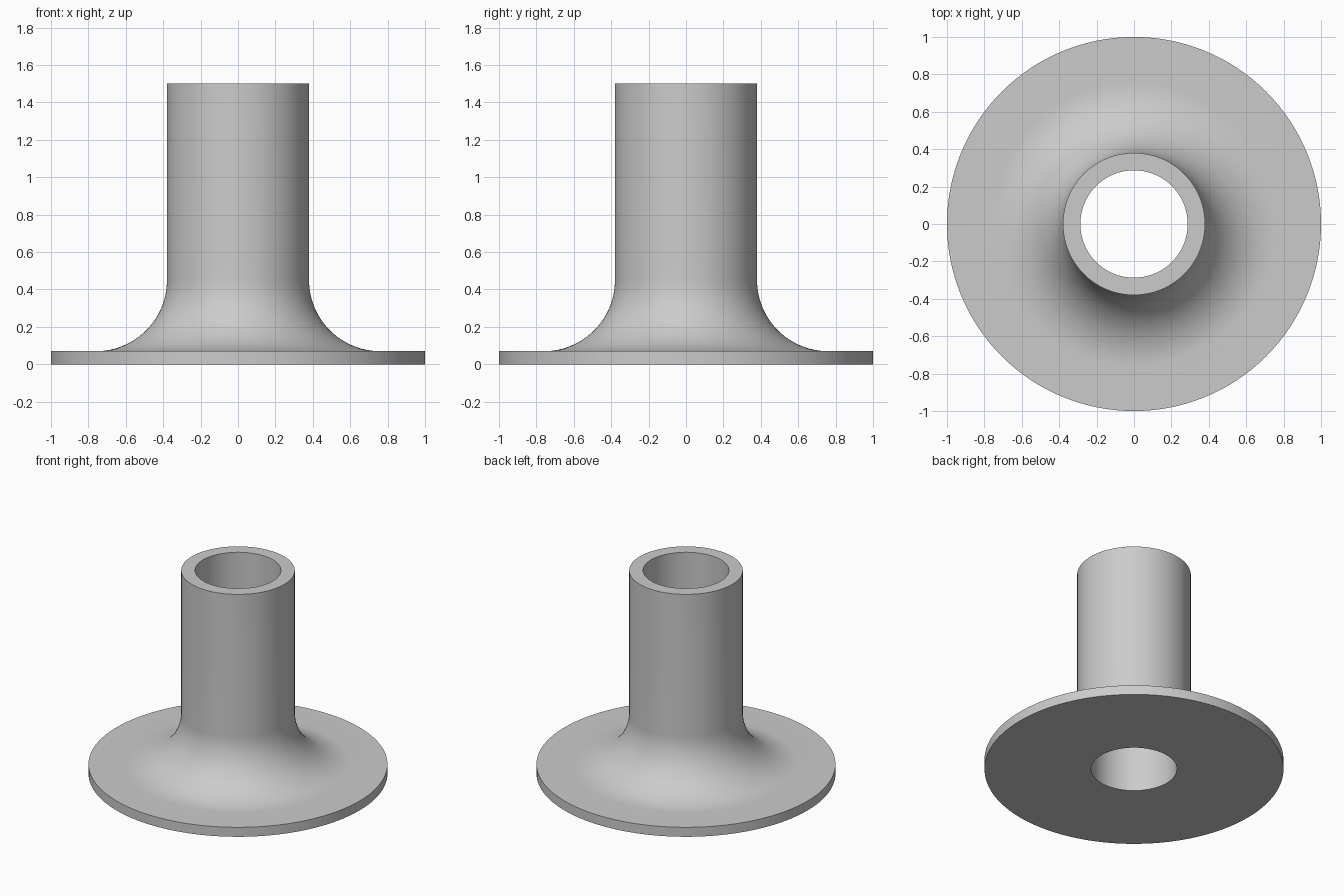
import bpy
import math

cube = bpy.data.objects.get("Cube")
if cube:
    bpy.data.objects.remove(cube, do_unlink=True)

SEGMENTS = 128
BASE_RADIUS, BASE_TOP = 1.0, 0.07
TUBE_RADIUS, BORE_RADIUS, HEIGHT = 0.38, 0.287, 1.5
FILLET, FILLET_STEPS = 0.38, 24


def make_material(name, colour):
    mat = bpy.data.materials.new(name)
    mat.use_nodes = True
    mat.diffuse_color = colour
    mat.node_tree.nodes["Principled BSDF"].inputs["Base Color"].default_value = colour
    return mat


def lathe(name, profile, mat):
    """Revolve a closed (radius, height) profile around z."""
    count = len(profile)
    verts, faces = [], []
    for s in range(SEGMENTS):
        a = math.tau * s / SEGMENTS
        verts += [(r * math.cos(a), r * math.sin(a), z) for r, z in profile]
        here, there = s * count, (s + 1) % SEGMENTS * count
        for i in range(count):
            j = (i + 1) % count
            faces.append((here + i, there + i, there + j, here + j))
    mesh = bpy.data.meshes.new(name)
    mesh.from_pydata(verts, [], faces)
    mesh.materials.append(mat)
    obj = bpy.data.objects.new(name, mesh)
    bpy.context.collection.objects.link(obj)
    bpy.ops.object.select_all(action="DESELECT")
    obj.select_set(True)
    bpy.context.view_layer.objects.active = obj
    bpy.ops.object.shade_smooth_by_angle(angle=math.radians(30))
    return obj


# Concave fillet blending the flange into the tube
fillet = []
for i in range(FILLET_STEPS + 1):
    a = math.pi / 2 * i / FILLET_STEPS
    fillet.append((TUBE_RADIUS + FILLET * (1 - math.sin(a)),
                   BASE_TOP + FILLET * (1 - math.cos(a))))

# Flange underside and rim, fillet, tube top, then down the open bore
profile = [(BORE_RADIUS, 0), (BASE_RADIUS, 0), (BASE_RADIUS, BASE_TOP),
           *fillet, (TUBE_RADIUS, HEIGHT), (BORE_RADIUS, HEIGHT)]

lathe("flanged_tube", profile, make_material("light_grey", (0.6, 0.6, 0.6, 1)))
